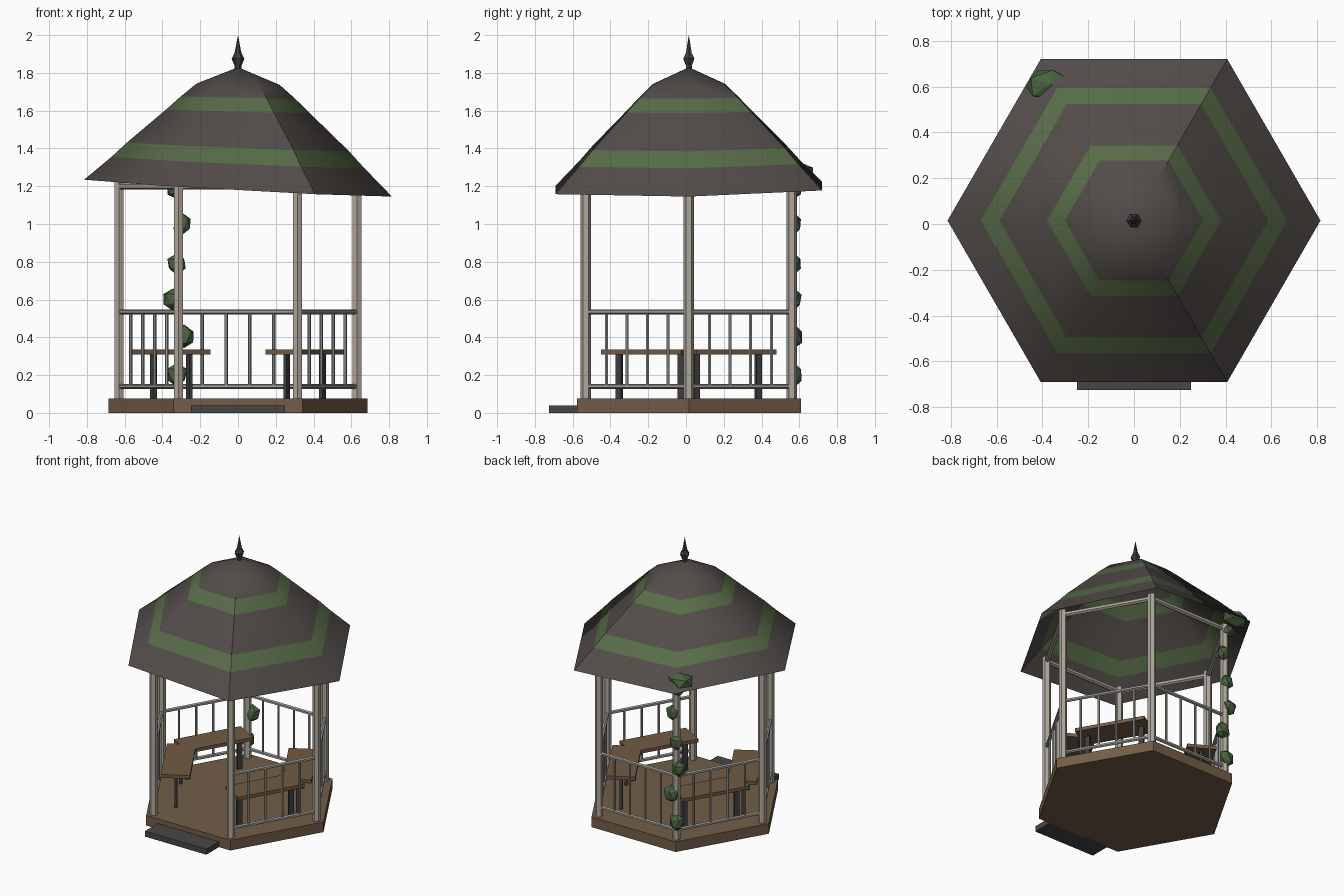
import bpy, bmesh, math, random
from mathutils import Vector, Matrix

cube = bpy.data.objects.get("Cube")
if cube:
    bpy.data.objects.remove(cube)

CY = 0.015                      # centre of the hexagon along y
POST_R = 0.63
random.seed(4)


def material(name, r, g, b):
    m = bpy.data.materials.new(name)
    m.use_nodes = True
    m.diffuse_color = (r, g, b, 1)
    bsdf = m.node_tree.nodes["Principled BSDF"]
    bsdf.inputs["Base Color"].default_value = (r, g, b, 1)
    bsdf.inputs["Roughness"].default_value = 0.8
    return m


ROOF = material("slate brown", 0.085, 0.073, 0.066)
MOSS = material("moss green", 0.095, 0.15, 0.065)
POST = material("weathered cream", 0.43, 0.39, 0.33)
RAIL = material("rail grey", 0.36, 0.36, 0.33)
WOOD = material("deck brown", 0.17, 0.11, 0.065)
SEAT = material("bench brown", 0.17, 0.105, 0.06)
IRON = material("dark iron", 0.05, 0.05, 0.05)
STONE = material("step grey", 0.065, 0.062, 0.06)
LEAF = material("ivy green", 0.065, 0.12, 0.05)


def finish(bm, name, *mats):
    me = bpy.data.meshes.new(name)
    bm.to_mesh(me)
    bm.free()
    ob = bpy.data.objects.new(name, me)
    bpy.context.collection.objects.link(ob)
    for m in mats:
        me.materials.append(m)
    return ob


def polar(r, deg, z=0.0):
    a = math.radians(deg)
    return Vector((r * math.cos(a), CY + r * math.sin(a), z))


def box(name, size, loc, mat, deg=0):
    bm = bmesh.new()
    bmesh.ops.create_cube(bm, size=1, matrix=Matrix.Translation(loc)
                          @ Matrix.Rotation(math.radians(deg), 4, "Z")
                          @ Matrix.Diagonal((*size, 1)))
    return finish(bm, name, mat)


def bar(name, a, b, r, mat, sides=6):
    """Straight prism from point a to point b."""
    d = b - a
    bm = bmesh.new()
    bmesh.ops.create_cone(bm, cap_ends=True, segments=sides, radius1=r, radius2=r,
                          depth=d.length)
    turn = d.to_track_quat("Z", "Y").to_matrix().to_4x4()
    if d.x == d.y == 0:
        turn = Matrix.Rotation(math.pi / 6, 4, "Z")
    bm.transform(Matrix.Translation((a + b) / 2) @ turn)
    return finish(bm, name, mat)


def lathe(bm, profile, lift=lambda p, r: p):
    """Hexagonal rings joined from the top down; returns the rings."""
    rings = []
    for r, z in profile:
        n = 6 if r else 1
        rings.append([bm.verts.new(lift(polar(r, 60 * i, z), r)) for i in range(n)])
    for k, (up, lo) in enumerate(zip(rings, rings[1:])):
        for i in range(6):
            j = (i + 1) % 6
            vs = [up[i % len(up)], lo[i % len(lo)], lo[j % len(lo)], up[j % len(up)]]
            f = bm.faces.new(list(dict.fromkeys(vs)))
            f.material_index = int(k in (2, 4))
    return rings


# Deck and entrance step
bm = bmesh.new()
lathe(bm, [(0, 0.075), (0.685, 0.075), (0.685, 0), (0, 0)])
for f in bm.faces:
    f.material_index = 0
finish(bm, "deck", WOOD)
box("entrance_step", (0.5, 0.16, 0.04), (0, -0.645, 0.02), STONE)

# Sagging roof with two moss bands; the lean grows towards the eaves
bm = bmesh.new()
rings = lathe(bm, [(0, 1.83), (0.22, 1.74), (0.302, 1.67), (0.38, 1.597), (0.588, 1.408),
                   (0.67, 1.325), (0.815, 1.19)],
              lambda p, r: p + Vector((0, 0, (0.014 * (p.y - CY) - 0.055 * p.x) * r / 0.815)))
for f in bm.faces:
    f.smooth = True
# Hard creases along the two worn hips
for k in range(1, len(rings) - 1):
    for i in (1, 5) + ((3,) if k == 1 else ()):
        bm.edges.get((rings[k][i], rings[k + 1][i])).smooth = False
finish(bm, "roof", ROOF, MOSS)

# Finial
bm = bmesh.new()
lathe(bm, [(0, 1.845), (0.018, 1.845), (0.018, 1.815), (0, 1.815)])
lathe(bm, [(0, 1.91), (0.02, 1.903), (0.034, 1.875), (0.02, 1.842), (0, 1.838)])
lathe(bm, [(0, 2.0), (0.019, 1.9), (0, 1.9)])
for f in bm.faces:
    f.material_index = 0
finish(bm, "finial", IRON)

# Posts, eave beams and railings; the front side stays open
for i in range(6):
    a, b = 60 * i, 60 * i + 60
    p, q = polar(POST_R, a), polar(POST_R, b)
    up = lambda v, z: Vector((v.x, v.y, z))
    post = bar("post", up(p, 0.075), up(p, 1.23), 0.028, POST)
    post.data.transform(Matrix.Translation(p) @ Matrix.Rotation(math.radians(30), 4, "Z")
                        @ Matrix.Translation(-p))
    bar("eave_beam", up(p, 1.2), up(q, 1.2), 0.018, POST)
    if i == 4:
        continue
    for z in (0.14, 0.535):
        bar("rail", up(p, z), up(q, z), 0.013, RAIL)
    for t in (0.2, 0.4, 0.6, 0.8):
        v = p.lerp(q, t)
        bar("baluster", up(v, 0.14), up(v, 0.535), 0.009, RAIL)

# Benches along the four side walls
for deg in (30, -30, 150, 210):
    c = polar(0.407, deg)
    along = Vector((-math.sin(math.radians(deg)), math.cos(math.radians(deg)), 0))
    box("bench_seat", (0.196, 0.49, 0.025), c + Vector((0, 0, 0.322)), SEAT, deg)
    for s in (-0.19, 0.19):
        box("bench_leg", (0.02, 0.035, 0.235), c + along * s + Vector((0, 0, 0.1925)), IRON, deg)

# Ivy clumps climbing the back post and spilling through the roof edge
clumps = [(-0.325, 0.575, 0.2, 0.06, 0.045, 0.07), (-0.285, 0.575, 0.4, 0.06, 0.045, 0.065),
          (-0.345, 0.575, 0.6, 0.058, 0.042, 0.06), (-0.325, 0.575, 0.79, 0.055, 0.04, 0.058),
          (-0.295, 0.575, 1.0, 0.052, 0.04, 0.06), (-0.335, 0.575, 1.18, 0.05, 0.04, 0.05),
          (-0.37, 0.61, 1.275, 0.11, 0.075, 0.055)]
for x, y, z, sx, sy, sz in clumps:
    bm = bmesh.new()
    bmesh.ops.create_icosphere(bm, subdivisions=1, radius=1)
    for v in bm.verts:
        v.co *= random.uniform(0.85, 1.08)
    bm.transform(Matrix.Translation((x, y, z)) @ Matrix.Diagonal((sx, sy, sz, 1))
                 @ Matrix.Rotation(random.uniform(0, 6), 4, "Z"))
    finish(bm, "ivy_clump", LEAF)
